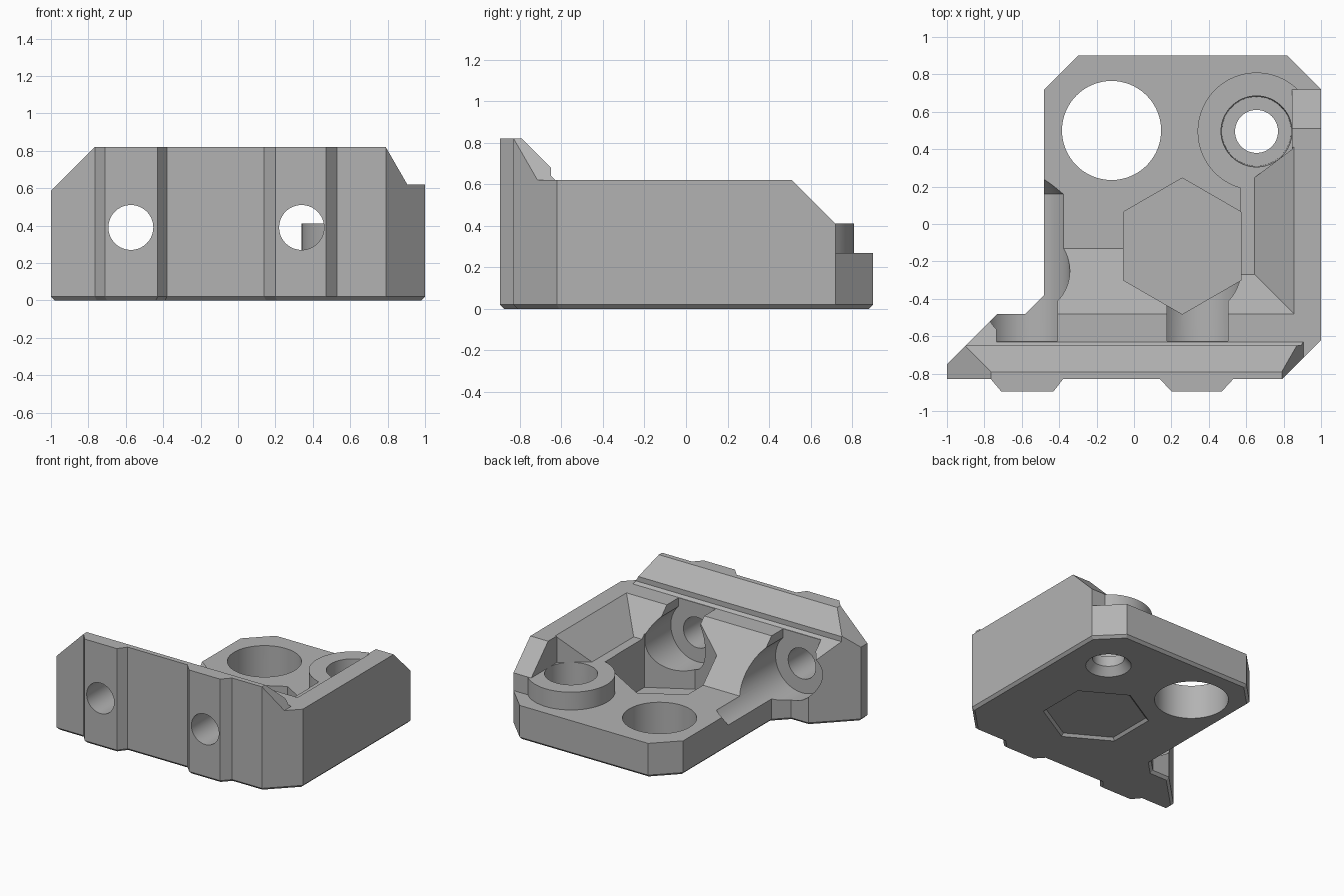
import bpy, bmesh, math
from mathutils import Matrix, Vector

if "Cube" in bpy.data.objects:
    bpy.data.objects.remove(bpy.data.objects["Cube"], do_unlink=True)

grey = bpy.data.materials.new("grey_plastic")
grey.use_nodes = True
grey.diffuse_color = (0.45, 0.45, 0.45, 1)
grey.node_tree.nodes["Principled BSDF"].inputs["Base Color"].default_value = (0.45, 0.45, 0.45, 1)


def finish(bm, name):
    bmesh.ops.recalc_face_normals(bm, faces=bm.faces)
    mesh = bpy.data.meshes.new(name)
    bm.to_mesh(mesh)
    bm.free()
    mesh.materials.append(grey)
    obj = bpy.data.objects.new(name, mesh)
    bpy.context.collection.objects.link(obj)
    return obj


def loft(name, axis, low, start, high, end, chamfer=0):
    """Solid between two matching outlines at two positions on an axis."""
    place = {"x": lambda p, t: (t, p[0], p[1]),
             "y": lambda p, t: (p[0], t, p[1]),
             "z": lambda p, t: (p[0], p[1], t)}[axis]
    bm = bmesh.new()
    a = [bm.verts.new(place(p, start)) for p in low]
    b = [bm.verts.new(place(p, end)) for p in high]
    base = bm.faces.new(a)
    bm.faces.new(b)
    for i in range(len(a)):
        j = (i + 1) % len(a)
        bm.faces.new((a[i], a[j], b[j], b[i]))
    bmesh.ops.recalc_face_normals(bm, faces=bm.faces)
    if chamfer:
        bmesh.ops.bevel(bm, geom=list(base.edges), offset=chamfer, segments=1, affect="EDGES")
    return finish(bm, name)


def prism(name, axis, outline, start, end, chamfer=0):
    return loft(name, axis, outline, start, outline, end, chamfer)


def rect(x0, x1, y0, y1):
    return [(x0, y0), (x1, y0), (x1, y1), (x0, y1)]


def tube(name, axis, centre, r1, r2, start, end):
    """Cylinder or cone along y or z."""
    bm = bmesh.new()
    bmesh.ops.create_cone(bm, cap_ends=True, segments=64, radius1=r1, radius2=r2,
                          depth=end - start)
    mid = (start + end) / 2
    if axis == "y":
        bm.transform(Matrix.Translation((centre[0], mid, centre[1]))
                     @ Matrix.Rotation(-math.pi / 2, 4, "X"))
    else:
        bm.transform(Matrix.Translation((centre[0], centre[1], mid)))
    return finish(bm, name)


def combine(target, tool, operation="DIFFERENCE"):
    mod = target.modifiers.new("shape", "BOOLEAN")
    mod.operation = operation
    mod.solver = "EXACT"
    mod.object = tool
    bpy.context.view_layer.update()
    graph = bpy.context.evaluated_depsgraph_get()
    mesh = bpy.data.meshes.new_from_object(target.evaluated_get(graph))
    target.modifiers.clear()
    target.data = mesh
    bpy.data.objects.remove(tool, do_unlink=True)


# Full-height block with chamfered corners and two front ribs
outline = [(-0.48, 0.72), (-0.3, 0.9), (0.82, 0.9), (1, 0.72), (1, -0.62), (0.79, -0.83),
           (0.53, -0.83), (0.47, -0.895), (0.2, -0.895), (0.14, -0.83),
           (-0.38, -0.83), (-0.43, -0.895), (-0.71, -0.895), (-0.765, -0.83),
           (-1, -0.83), (-1, -0.75), (-0.73, -0.48), (-0.58, -0.48), (-0.48, -0.38)]
body = prism("bracket_body", "z", outline, 0, 0.82, chamfer=0.02)

cuts = [
    # Sloped back of the front wall, and the general height behind it
    prism("wall_back", "x", [(-0.89, 0.92), (-0.65, 0.68), (-0.65, 0.64), (-0.63, 0.62),
                             (1.1, 0.62), (1.1, 0.92)], -1.2, 1.2),
    # Slanted ends of the front wall
    prism("left_end", "y", [(-1.1, 0.485), (-0.665, 0.92), (-1.1, 0.92)], -1.1, 1.1),
    prism("right_end", "y", [(0.7325, 0.92), (0.905, 0.62), (1.1, 0.62), (1.1, 0.92)], -1.1, 1.1),
    # Ledge slope at the far left
    prism("left_slope", "x", [(-0.63, 0.62), (-0.33, 0.32), (-0.33, 0.9), (-0.63, 0.9)], -1.2, -0.735),
    # Open area over the base plate, with a sloped front
    prism("plate_top", "x", [(-0.56, 0.7), (-0.13, 0.27), (1.1, 0.27), (1.1, 0.7)], -1.2, 0.57),
    # Side pocket with sloped walls
    loft("pocket", "z", rect(0.5, 0.645, -0.27, 0.25), 0.41,
         [(0.5, -0.56), (0.935, -0.56), (0.935, 0.473), (0.5, 0.25)], 0.7),
    prism("boss_clearance", "z", [(0.5, 0.249), (0.645, 0.249), (0.845, 0.4), (0.845, 1), (0.5, 1)],
          0.41, 0.9),
    prism("behind_boss", "z", rect(0.5, 0.845, 0.5, 1), 0.27, 0.9),
    # Sloped rear end of the side wall
    prism("side_wall_end", "x", [(0.41, 0.72), (0.72, 0.41), (0.72, 0.27), (1.1, 0.27), (1.1, 0.72)],
          -1.2, 1.2),
]
for cut in cuts:
    combine(body, cut)

# Raised screw boss
screw = (0.655, 0.495)
combine(body, tube("screw_boss", "z", screw, 0.315, 0.315, 0.15, 0.41), "UNION")

# Hexagonal opening with a chamfered lower rim
def hexagon(r):
    return [(0.258 + r * math.sin(i * math.pi / 3), -0.118 + r * math.cos(i * math.pi / 3))
            for i in range(6)]

holes = [
    prism("hex_opening", "z", hexagon(0.364), -0.1, 1),
    loft("hex_rim", "z", hexagon(0.404), -0.02, hexagon(0.364), 0.02),
    # Large round hole
    tube("round_hole", "z", (-0.12, 0.5), 0.265, 0.265, -0.1, 1),
    # Stepped screw hole, flared underneath
    tube("screw_hole", "z", screw, 0.115, 0.115, -0.1, 1),
    tube("screw_counterbore", "z", screw, 0.185, 0.19, 0.14, 0.42),
    tube("screw_flare", "z", screw, 0.18, 0.115, -0.02, 0.06),
]
# Two horizontal screw bores through the front wall
for side, x, end in (("left", -0.573, 0.16), ("right", 0.34, -0.1)):
    holes += [
        tube(side + "_hole", "y", (x, 0.39), 0.12, 0.12, -1, -0.5),
        tube(side + "_bore", "y", (x, 0.39), 0.23, 0.23, -0.625, end),
        prism(side + "_slot", "y", rect(x - 0.163, x + 0.163, 0.4, 0.638), -0.625, -0.1),
    ]
holes.append(tube("left_taper", "y", (-0.573, 0.39), 0.23, 0.12, 0.159, 0.27))
for hole in holes:
    combine(body, hole)

# Smooth the round surfaces, keep the edges sharp
bpy.ops.object.select_all(action="DESELECT")
body.select_set(True)
bpy.context.view_layer.objects.active = body
bpy.ops.object.shade_smooth_by_angle(angle=math.radians(25))
